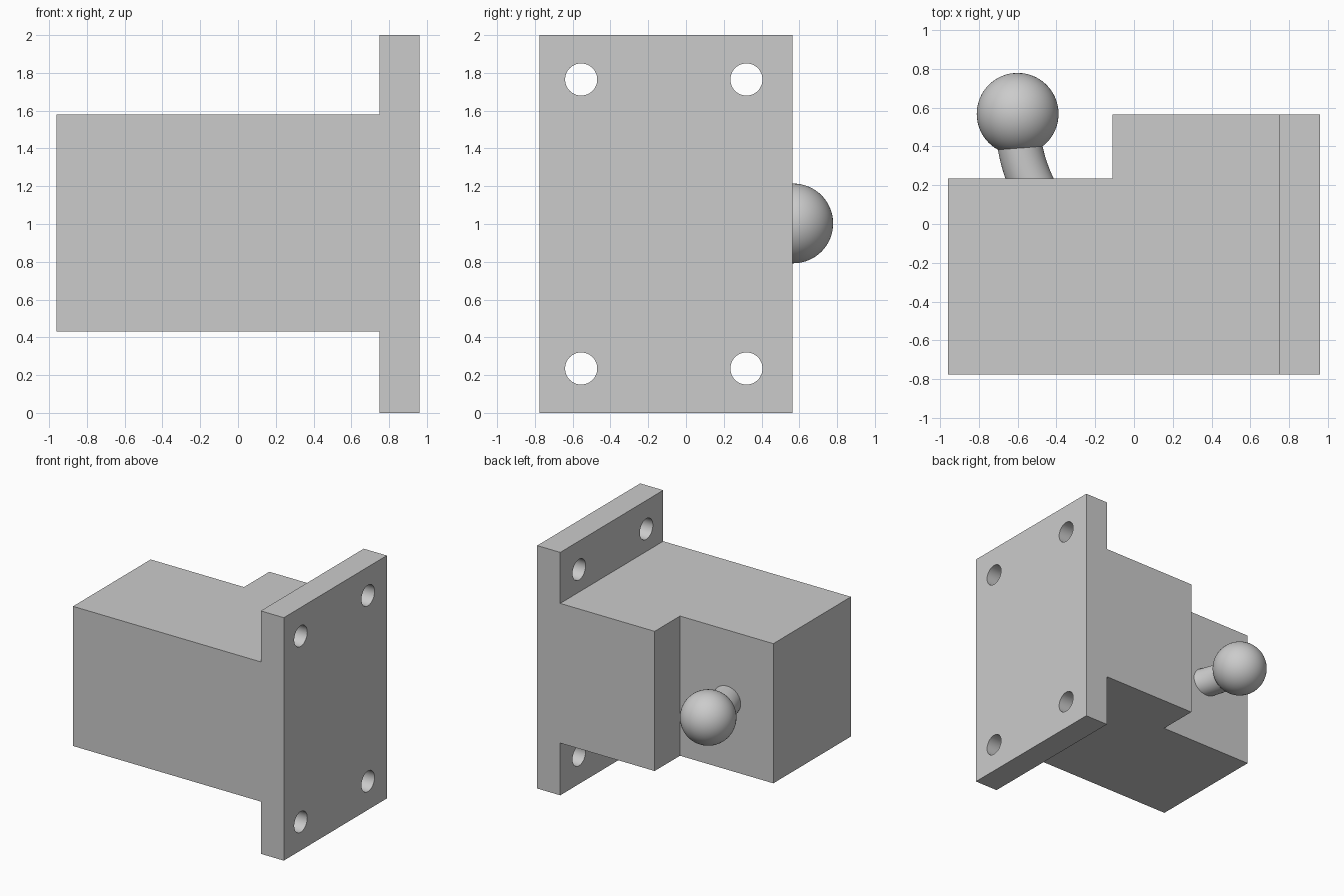
import bpy
import bmesh
from math import pi
from mathutils import Matrix, Vector

cube = bpy.data.objects.get("Cube")
if cube:
    bpy.data.objects.remove(cube)

COLOR = (0.6, 0.6, 0.6, 1)
grey = bpy.data.materials.new("light grey")
grey.use_nodes = True
grey.diffuse_color = COLOR
grey.node_tree.nodes["Principled BSDF"].inputs["Base Color"].default_value = COLOR


def add_object(name, bm):
    bmesh.ops.recalc_face_normals(bm, faces=bm.faces)
    mesh = bpy.data.meshes.new(name)
    bm.to_mesh(mesh)
    bm.free()
    mesh.materials.append(grey)
    obj = bpy.data.objects.new(name, mesh)
    bpy.context.collection.objects.link(obj)
    return obj


def prism(name, outline, bottom, top):
    """Extrude an outline in the ground plane from bottom to top."""
    bm = bmesh.new()
    face = bm.faces.new([bm.verts.new((x, y, bottom)) for x, y in outline])
    side = bmesh.ops.extrude_face_region(bm, geom=[face])["geom"]
    verts = [v for v in side if isinstance(v, bmesh.types.BMVert)]
    bmesh.ops.translate(bm, verts=verts, vec=(0, 0, top - bottom))
    return add_object(name, bm)


def activate(obj):
    bpy.ops.object.select_all(action="DESELECT")
    obj.select_set(True)
    bpy.context.view_layer.objects.active = obj


def apply_boolean(target, tool, operation):
    mod = target.modifiers.new(operation, "BOOLEAN")
    mod.object, mod.operation, mod.solver = tool, operation, "EXACT"
    activate(target)
    bpy.ops.object.modifier_apply(modifier=mod.name)
    bpy.data.objects.remove(tool)


def smooth(obj):
    activate(obj)
    bpy.ops.object.shade_smooth_by_angle(angle=pi / 6)


FRONT, BACK, STEP = -0.775, 0.565, 0.235
LEFT, RIGHT, PLATE = -0.96, 0.96, 0.75

# Mounting plate joined to the stepped housing
plate = prism("mounting_bracket",
              [(PLATE, FRONT), (RIGHT, FRONT), (RIGHT, BACK), (PLATE, BACK)], 0, 2)
housing = prism("housing",
                [(LEFT, FRONT), (0.85, FRONT), (0.85, BACK),
                 (-0.11, BACK), (-0.11, STEP), (LEFT, STEP)], 0.43, 1.58)
apply_boolean(plate, housing, "UNION")

# Four bolt holes through the plate
bm = bmesh.new()
for y in (-0.555, 0.32):
    for z in (0.235, 1.765):
        bmesh.ops.create_cone(
            bm, cap_ends=True, segments=48, radius1=0.085, radius2=0.085, depth=0.5,
            matrix=Matrix.Translation((0.85, y, z)) @ Matrix.Rotation(pi / 2, 4, "Y"))
holes = add_object("bolt_holes", bm)
holes.hide_render = True
apply_boolean(plate, holes, "DIFFERENCE")
smooth(plate)

# Ball with its poles pointing front to back
bm = bmesh.new()
bmesh.ops.create_uvsphere(
    bm, u_segments=64, v_segments=32, radius=0.211,
    matrix=Matrix.Translation((-0.6, 0.568, 1.003)) @ Matrix.Rotation(pi / 2, 4, "X"))
smooth(add_object("ball", bm))

# Curved neck between housing and ball: rings swept along a bending path
start, bend, end = Vector((-0.49, 0.13)), Vector((-0.582, 0.3)), Vector((-0.594, 0.45))
STEPS, SIDES = 16, 48
bm = bmesh.new()
rings = []
for i in range(STEPS + 1):
    t = i / STEPS
    p = start * (1 - t) ** 2 + bend * 2 * t * (1 - t) + end * t * t
    d = (bend - start) * (1 - t) + (end - bend) * t
    turn = Vector((d.x, d.y, 0)).to_track_quat("Z", "Y").to_matrix().to_4x4()
    rings.append(bmesh.ops.create_circle(
        bm, segments=SIDES, radius=0.115,
        matrix=Matrix.Translation((p.x, p.y, 1.003)) @ turn)["verts"])
for a, b in zip(rings, rings[1:]):
    for j in range(SIDES):
        k = (j + 1) % SIDES
        bm.faces.new((a[j], a[k], b[k], b[j]))
bm.faces.new(rings[0])
bm.faces.new(rings[-1])
smooth(add_object("ball_neck", bm))
